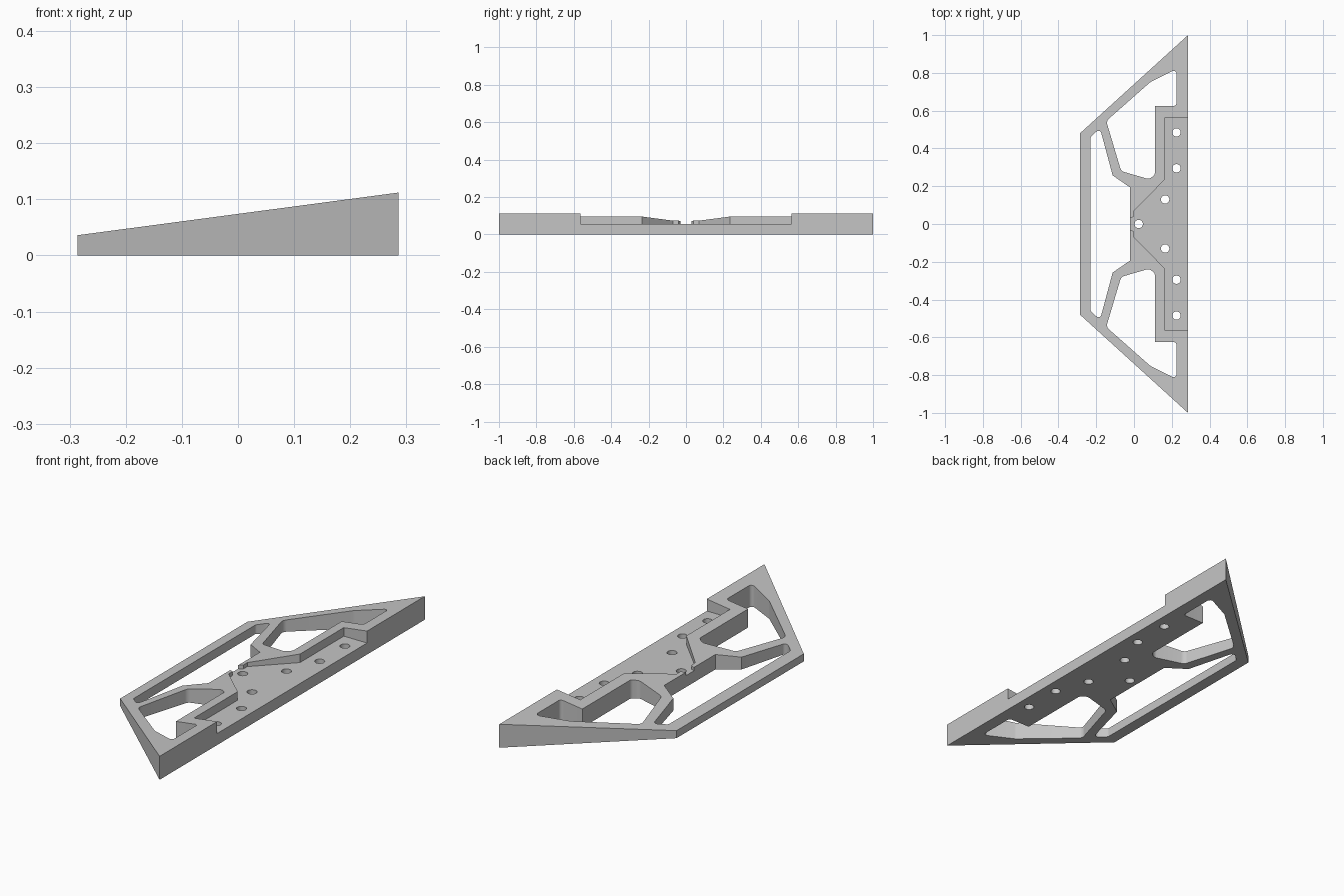
import bpy, bmesh
from mathutils import Vector

if "Cube" in bpy.data.objects:
    bpy.data.objects.remove(bpy.data.objects["Cube"], do_unlink=True)

COLOUR = (0.56, 0.56, 0.56, 1)
grey = bpy.data.materials.new("plain grey")
grey.use_nodes = True
grey.diffuse_color = COLOUR
grey.node_tree.nodes["Principled BSDF"].inputs["Base Color"].default_value = COLOUR

HALF_X = 0.286


def slope(x):
    """Height of the tilted top face."""
    return 0.036 + (x + HALF_X) / (2 * HALF_X) * 0.076


def above(x):
    """Flat height clear of the plate, for cutters."""
    return 0.3


def rounded(corners, steps=6):
    """Outline from (x, y, radius) corners with each corner filleted."""
    out = []
    n = len(corners)
    for i, (x, y, r) in enumerate(corners):
        p = Vector((x, y))
        if r == 0:
            out.append(p)
            continue
        a = (Vector(corners[i - 1][:2]) - p).normalized()
        b = (Vector(corners[(i + 1) % n][:2]) - p).normalized()
        sine = (a - b).length / 2            # of half the corner angle
        cosine = (a + b).length / 2
        centre = p + (a + b).normalized() * (r / sine)
        start = p + a * (r * cosine / sine) - centre
        end = p + b * (r * cosine / sine) - centre
        for s in range(steps + 1):
            spoke = start.lerp(end, s / steps).normalized()
            out.append(centre + spoke * r)
    return out


def prism(name, points, bottom, top):
    """Extrude an outline from bottom to top; top is a function of x."""
    bm = bmesh.new()
    low = [bm.verts.new((p[0], p[1], bottom)) for p in points]
    high = [bm.verts.new((p[0], p[1], top(p[0]))) for p in points]
    bm.faces.new(low)
    bm.faces.new(high)
    for i in range(len(points)):
        j = (i + 1) % len(points)
        bm.faces.new((low[i], low[j], high[j], high[i]))
    bmesh.ops.recalc_face_normals(bm, faces=bm.faces)
    mesh = bpy.data.meshes.new(name)
    bm.to_mesh(mesh)
    bm.free()
    obj = bpy.data.objects.new(name, mesh)
    bpy.context.collection.objects.link(obj)
    mesh.materials.append(grey)
    return obj


def mirrored(half):
    """Close a half outline by reflecting it across y = 0."""
    return half + [(x, -y, *rest) for x, y, *rest in reversed(half)]


# Wedge plate
plate = prism("wedge_plate", mirrored([(-HALF_X, 0.48), (HALF_X, 1.0)]), 0, slope)
cutters = []

# Recess for the mounting area, open to the back edge and the long slot
recess = mirrored([(0.4, 0.565), (0.163, 0.565), (0.163, 0.235), (0, 0.07), (0, 0.04), (-0.03, 0.025)])
cutters.append(prism("recess_cutter", recess, 0.055, above))

# Long slot between the frame and the mounting area
slot = mirrored([(-0.23, 0.46, 0.015), (-0.18, 0.507, 0.015), (-0.113, 0.257, 0), (-0.02, 0.193, 0)])
cutters.append(prism("slot_cutter", rounded(slot), -0.1, above))

# Side windows
window = [(-0.147, 0.545, 0.03), (-0.068, 0.28, 0.03), (0.08, 0.237, 0.03), (0.11, 0.26, 0.02),
          (0.11, 0.625, 0), (0.225, 0.625, 0.015), (0.225, 0.82, 0.015), (0.085, 0.75, 0.03)]
for side in (1, -1):
    shape = rounded([(x, y * side, r) for x, y, r in window])
    cutters.append(prism("window_cutter", shape, -0.1, above))

# Screw holes
holes = [(0.025, 0)] + [(x, y * s) for x, y in ((0.165, 0.13), (0.225, 0.295), (0.225, 0.485)) for s in (1, -1)]
for x, y in holes:
    bpy.ops.mesh.primitive_cylinder_add(vertices=32, radius=0.022, depth=0.6, location=(x, y, 0))
    cutter = bpy.context.object
    cutter.name = "hole_cutter"
    cutter.data.materials.append(grey)
    cutters.append(cutter)

# Cut everything out of the plate
bpy.ops.object.select_all(action="DESELECT")
plate.select_set(True)
bpy.context.view_layer.objects.active = plate
for cutter in cutters:
    mod = plate.modifiers.new("cut", "BOOLEAN")
    mod.operation = "DIFFERENCE"
    mod.solver = "EXACT"
    mod.object = cutter
    bpy.ops.object.modifier_apply(modifier=mod.name)
    bpy.data.objects.remove(cutter, do_unlink=True)

bpy.ops.object.shade_smooth_by_angle(angle=0.5)
